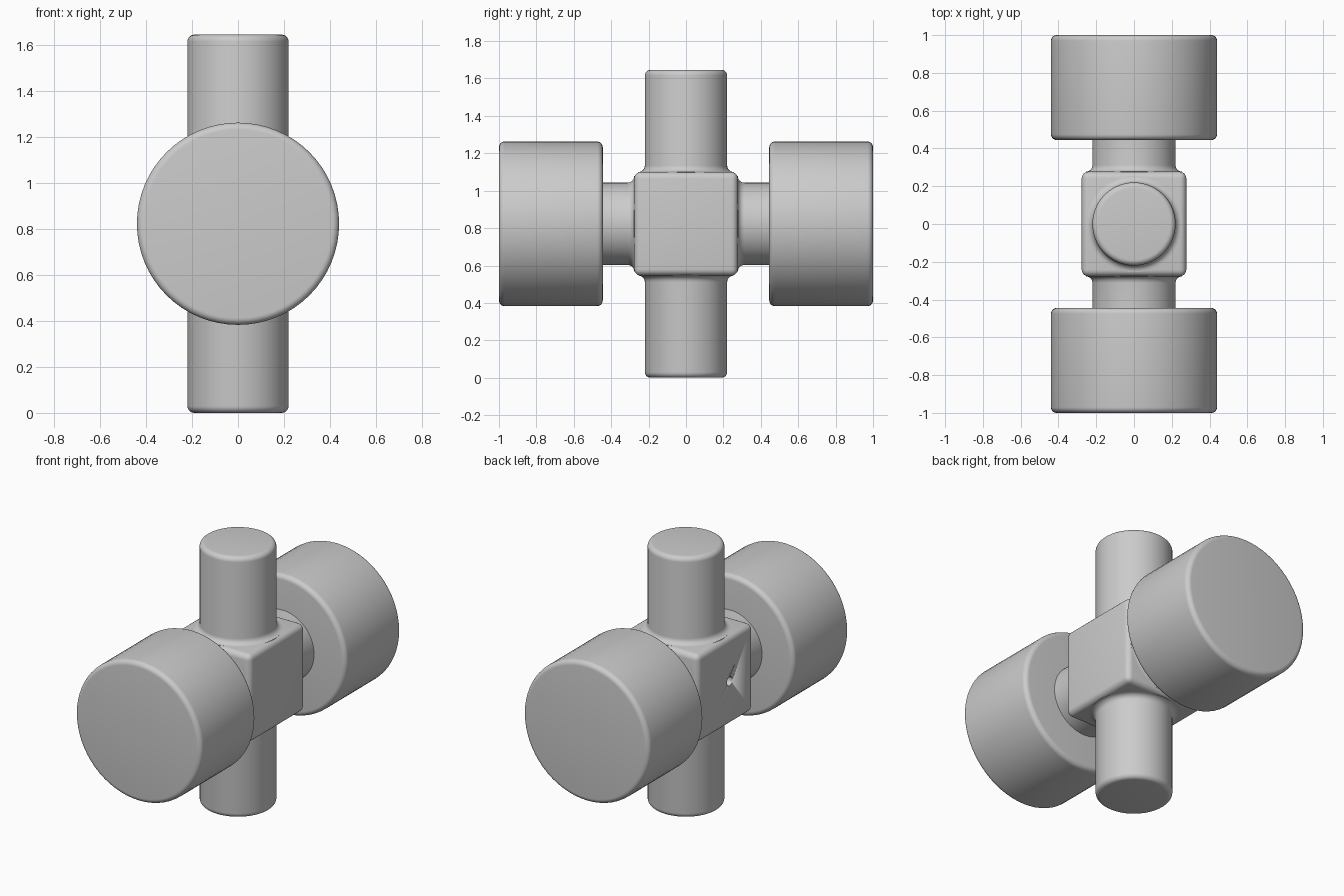
import bpy, bmesh
from math import pi, sin, cos, radians
from mathutils import Matrix, Vector

cube = bpy.data.objects.get("Cube")
if cube:
    bpy.data.objects.remove(cube, do_unlink=True)

CENTRE = Vector((0, 0, 0.823))
HALF = 0.277      # half width of the central block
STUB_R = 0.22
CAP_R = 0.44

grey = bpy.data.materials.new("plain grey")
grey.use_nodes = True
grey.diffuse_color = (0.6, 0.6, 0.6, 1)
grey.node_tree.nodes["Principled BSDF"].inputs["Base Color"].default_value = (0.6, 0.6, 0.6, 1)


def finish(name, bm, rotation=None):
    bmesh.ops.recalc_face_normals(bm, faces=bm.faces)
    mesh = bpy.data.meshes.new(name)
    matrix = Matrix.Translation(CENTRE)
    if rotation:
        matrix = matrix @ rotation
    bm.transform(matrix)
    bm.to_mesh(mesh)
    bm.free()
    mesh.materials.append(grey)
    obj = bpy.data.objects.new(name, mesh)
    bpy.context.collection.objects.link(obj)
    bpy.ops.object.select_all(action='DESELECT')
    obj.select_set(True)
    bpy.context.view_layer.objects.active = obj
    bpy.ops.object.shade_smooth_by_angle(angle=radians(35))
    return obj


def arc(r, h, size, start, end, steps=6):
    """Quarter arc of (radius, height) points about a centre."""
    angles = [start + (end - start) * i / steps for i in range(steps + 1)]
    return [(r + size * cos(a), h + size * sin(a)) for a in angles]


def lathe(name, profile, rotation, sides=64):
    bm = bmesh.new()
    verts = [bm.verts.new((r, 0, h)) for r, h in profile]
    edges = [bm.edges.new(pair) for pair in zip(verts, verts[1:])]
    bmesh.ops.spin(bm, geom=verts + edges, cent=(0, 0, 0), axis=(0, 0, 1),
                   angle=2 * pi, steps=sides, use_merge=True)
    bmesh.ops.remove_doubles(bm, verts=bm.verts, dist=0.0001)
    return finish(name, bm, rotation)


# Rounded central block
bm = bmesh.new()
bmesh.ops.create_cube(bm, size=2 * HALF)
bmesh.ops.bevel(bm, geom=bm.edges[:], offset=0.035, segments=5,
                profile=0.5, affect='EDGES')
block = finish("central_block", bm)

# Small blind hole in the right side of the block
bm = bmesh.new()
bmesh.ops.create_cone(bm, cap_ends=True, segments=24, radius1=0.028, radius2=0.028, depth=0.2)
bm.transform(Matrix.Translation((-HALF, -0.04, 0)) @ Matrix.Rotation(pi / 2, 4, 'Y'))
cutter = finish("hole_cutter", bm)
cutter.hide_render = True
cutter.hide_set(True)
hole = block.modifiers.new("side hole", 'BOOLEAN')
hole.operation = 'DIFFERENCE'
hole.solver = 'EXACT'
hole.object = cutter

# Stub outline: flared foot, straight wall
flare = 0.035
foot = [(STUB_R + flare, HALF - 0.03)] + arc(STUB_R + flare, HALF + flare, flare, -pi / 2, -pi)

# Upright stubs with rounded ends
tip = 0.823
edge = 0.03
post = foot + arc(STUB_R - edge, tip - edge, edge, 0, pi / 2) + [(0, tip)]
lathe("upper_post", post, Matrix.Identity(4))
lathe("lower_post", post, Matrix.Rotation(pi, 4, 'X'))

# Necks and large round end caps along the front-back axis
inner, outer = 0.445, 1.0
neck = foot + [(STUB_R, inner + 0.02)]
cap = ([(0, inner)] + arc(CAP_R - edge, inner + edge, edge, -pi / 2, 0)
       + arc(CAP_R - edge, outer - edge, edge, 0, pi / 2) + [(0, outer)])
for side, angle in (("front", pi / 2), ("back", -pi / 2)):
    turn = Matrix.Rotation(angle, 4, 'X')
    lathe(side + "_neck", neck, turn)
    lathe(side + "_cap", cap, turn)
